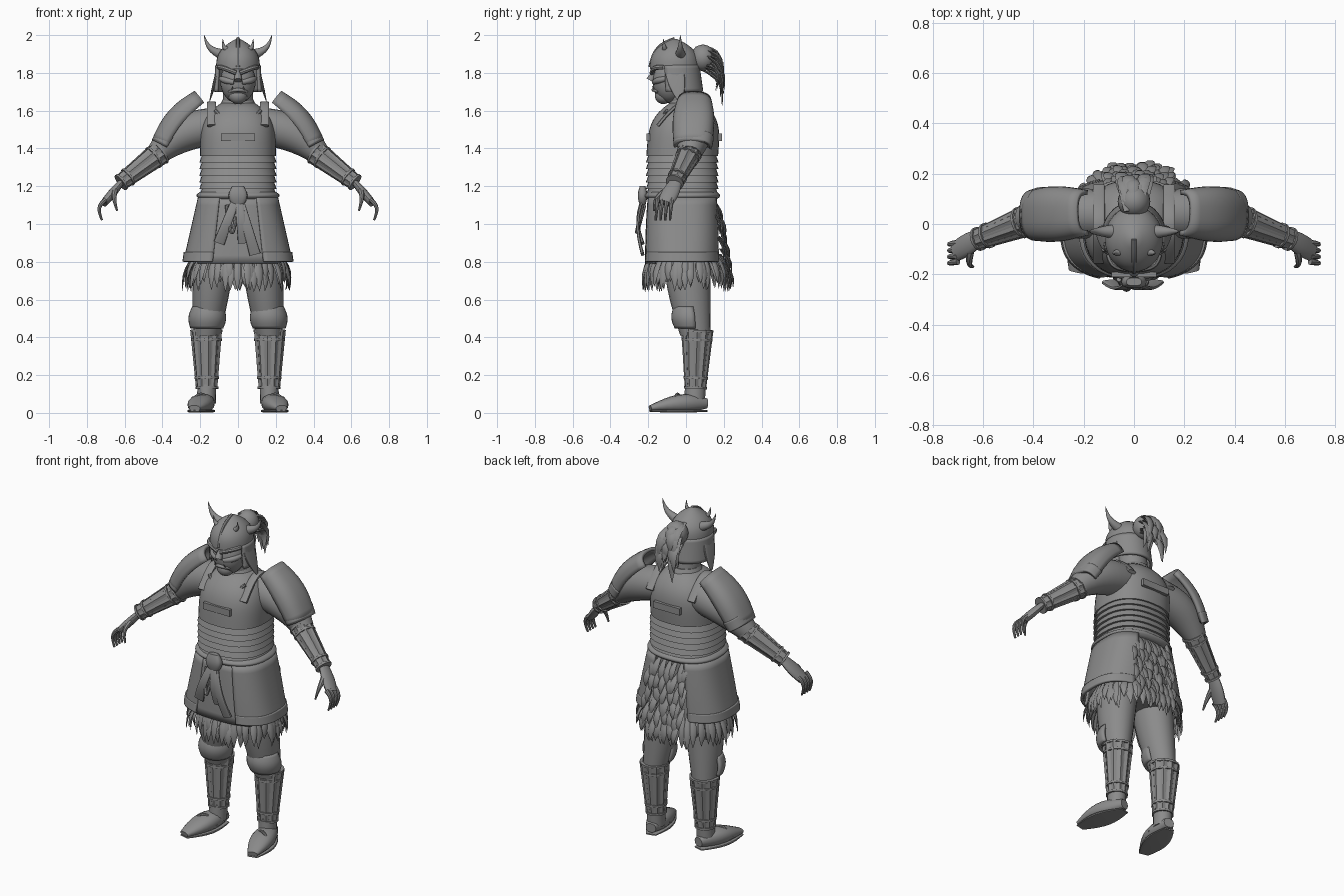
import bpy, bmesh, random
from math import sin, cos, pi, radians
from mathutils import Vector

random.seed(4)
cube = bpy.data.objects.get("Cube")
if cube:
    bpy.data.objects.remove(cube, do_unlink=True)

grey = bpy.data.materials.new("plain grey")
grey.use_nodes = True
grey.diffuse_color = (.26, .26, .26, 1)
grey.node_tree.nodes["Principled BSDF"].inputs["Base Color"].default_value = grey.diffuse_color
parts = []
X, Y, Z = Vector((1, 0, 0)), Vector((0, 1, 0)), Vector((0, 0, 1))
FRONT, BACK = -pi / 2, pi / 2


def add(name, bm):
    bmesh.ops.recalc_face_normals(bm, faces=bm.faces)
    mesh = bpy.data.meshes.new(name)
    bm.to_mesh(mesh)
    bm.free()
    mesh.materials.append(grey)
    part = bpy.data.objects.new(name, mesh)
    bpy.context.collection.objects.link(part)
    parts.append(part)
    return part


def signed_power(value, exponent):
    return abs(value) ** exponent * (1 if value >= 0 else -1)


def cross_axes(tangent, ref):
    across = (ref - tangent * ref.dot(tangent)).normalized()
    return across, tangent.cross(across)


def limb(name, start, end, r_start, r_end, bend=(0, 0, 0), bulge=0, ease=1, depth=1, depth_end=None,
         ref=X, sides=16, steps=8, arc=None, flat=False, power=2, thick=.015, mirror=1, bm=None):
    """Sweep an oval from start to end; arc=(middle, half width) makes an open shell."""
    own = bm is None
    bm = bmesh.new() if own else bm
    start, end, bend = Vector(start), Vector(end), Vector(bend)
    depth_end = depth if depth_end is None else depth_end

    def path(f):
        return start.lerp(end, f) + bend * sin(f * pi)

    columns = sides + 1 if arc else sides
    middle, half = arc or (0, pi)
    rings = []
    for i in range(steps + 1):
        f = i / steps
        tangent = Z if flat else (path(f + .01) - path(f - .01)).normalized()
        across, up = cross_axes(tangent, ref)
        width = r_start + (r_end - r_start) * f ** ease + bulge * sin(f * pi)
        height = width * (depth + (depth_end - depth) * f)
        ring = []
        for k in range(columns):
            angle = middle + half * (2 * k / sides - 1)
            point = path(f) + across * width * signed_power(cos(angle), 2 / power)
            point += up * height * signed_power(sin(angle), 2 / power)
            ring.append(bm.verts.new((point.x * mirror, point.y, point.z)))
        rings.append(ring)
    for low, high in zip(rings, rings[1:]):
        for k in range(sides):
            j = (k + 1) % columns
            bm.faces.new((low[k], low[j], high[j], high[k]))
    if not arc:
        bm.faces.new(rings[0])
        bm.faces.new(rings[-1])
    if own:
        part = add(name, bm)
        if arc:
            shell = part.modifiers.new("thickness", "SOLIDIFY")
            shell.thickness = thick
            shell.offset = 0


def pair(name, *args, **options):
    for side, mirror in (("left_", 1), ("right_", -1)):
        limb(side + name, *args, mirror=mirror, **options)


def solid(name, maker, centre, scale, **options):
    bm = bmesh.new()
    maker(bm, **options)
    bmesh.ops.scale(bm, vec=scale, verts=bm.verts)
    bmesh.ops.translate(bm, vec=centre, verts=bm.verts)
    add(name, bm)


def ball(name, centre, scale):
    solid(name, bmesh.ops.create_uvsphere, centre, scale, u_segments=20, v_segments=12, radius=1)


def splinted_guard(name, start, end, r_start, r_end, count, ref):
    """A tapered guard with lengthwise strips and binding ties, on both sides."""
    start, end = Vector(start), Vector(end)
    pair(name, start, end, r_start, r_end, ref=ref, steps=2)
    tangent = (end - start).normalized()
    across, up = cross_axes(tangent, ref)
    for side, mirror in (("left_", 1), ("right_", -1)):
        bm = bmesh.new()
        for k in range(count):
            angle = 2 * pi * k / count
            out = across * cos(angle) + up * sin(angle)
            limb("strip", start + out * r_start, end + out * r_end, r_start / 4, r_end / 4, depth=.6,
                 ref=tangent.cross(out), sides=4, steps=1, power=1.4, mirror=mirror, bm=bm)
        add(side + name + "_strips", bm)
    for f in (0, .15, .8, .97):
        r = r_start + (r_end - r_start) * f + .01
        pair(name + "_tie", start.lerp(end, f), start.lerp(end, f + .04), r, r, ref=ref, steps=1)


def plume(bm, root, tip, width, side, curl):
    limb("plume", root, tip, width / 3, .001, curl, bulge=width * .7, depth=.35,
         ref=side, sides=6, steps=5, bm=bm)


# Torso: chest shell, overlapping waist bands, collar
oval = dict(flat=True, sides=40, power=2.4)
limb("chest_armour", (0, -.02, 1.36), (0, 0, 1.64), .2, .09, ease=4, depth=.95, steps=12, **oval)
for i in range(6):
    z = 1.15 + i * .035
    limb("waist_band", (0, -.02, z), (0, -.02, z + .04), .205, .19, depth=.94, steps=2, **oval)
limb("neckline_edge", (-.12, -.1, 1.6), (.12, -.1, 1.6), .01, .01, (0, -.06, -.07), ref=Z, sides=8, steps=14)
limb("collar", (0, 0, 1.6), (0, 0, 1.66), .11, .08, flat=True, sides=24)
limb("neck", (0, 0, 1.6), (0, -.02, 1.8), .08, .08, flat=True, sides=24)
for name, y in (("front_plaque", -.2), ("back_plaque", .18)):
    solid(name, bmesh.ops.create_cube, (0, y, 1.46), (.18, .02, .04), size=1)

# Belt, knot and hanging sash
limb("belt", (0, -.02, 1.13), (0, -.02, 1.17), .2, .2, bulge=.02, depth=.91, **oval)
limb("belt_knot", (0, -.23, 1.2), (0, -.23, 1.1), .03, .03, bulge=.02, depth=.5, power=3)
for x, z in ((-.1, .9), (.09, .84), (.03, .9)):
    limb("sash_end", (0, -.22, 1.16), (x, -.23, z), .02, .03, (0, -.03, 0), depth=.3, power=3)
limb("sash_loop", (0, -.22, 1.15), (-.06, -.22, 1.1), .01, .01, (0, -.04, -.17), ref=Y, sides=8, steps=14)

# Hips and skirt panels
limb("hips", (0, -.02, .76), (0, -.02, 1.14), .2, .2, depth=.85, **oval)
skirt = dict(flat=True, sides=26, power=2.7, depth=.9, depth_end=.7)
limb("front_skirt_panel", (0, -.02, 1.14), (0, -.02, .79), .195, .27, arc=(FRONT, .8), **skirt)
pair("skirt_panel", (0, -.02, 1.14), (0, -.02, .81), .205, .28, arc=(0, 1.2), **skirt)
pair("skirt_hem", (0, -.02, .85), (0, -.02, .8), .28, .287, arc=(0, 1.2), flat=True, sides=26, power=2.7, depth=.7)

# Shaggy fringe beneath the skirt
bm = bmesh.new()
for row in range(2):
    for k in range(44):
        angle = 2 * pi * (k + random.uniform(-.3, .3)) / 44
        out, side = Vector((cos(angle), sin(angle), 0)), Vector((-sin(angle), cos(angle), 0))
        root = Vector((out.x * .235, out.y * .185, .84 - row * .04))
        spread = random.uniform(.9, 1.06) - row * .08
        tip = Vector((out.x * .285, out.y * .24, 0)) * spread + Z * random.uniform(.64, .7)
        plume(bm, root, tip, .022, side, out * .018)
add("skirt_fringe", bm)

# Overlapping plumes down the back
bm = bmesh.new()
for row in range(6):
    for k in range(7):
        x = (k - 3 + row % 2 / 2) * .037
        root = Vector((x, .145 + row * .011 - x * x, 1.13 - row * .065))
        drop = Vector((random.uniform(-.02, .03), random.uniform(.03, .055), random.uniform(-.16, -.12)))
        plume(bm, root, root + drop, .023, X, Y * .02)
add("back_plumes", bm)

# Helmet and horns
limb("helmet", (0, -.06, 1.82), (0, -.06, 1.98), .116, .01, ease=3, depth=1.13, steps=12, flat=True, sides=32)
limb("neck_guard", (0, -.06, 1.84), (0, -.05, 1.7), .113, .122, arc=(BACK, 2), depth=1.1, flat=True, sides=24)
limb("helmet_crest", (0, -.19, 1.83), (0, -.06, 1.98), .01, .01, (0, -.024, .024), sides=8)
pair("big_horn", (.09, -.03, 1.9), (.18, -.03, 2), .027, .001, (.015, 0, -.015), ref=Y)
pair("small_horn", (.05, -.11, 1.92), (.08, -.12, 1.98), .018, .001, (.01, 0, -.01), ref=Y)
pair("cheek_flap", (.11, -.06, 1.8), (.15, -.03, 1.65), .05, .01, ease=2, depth=.2, ref=Y, power=3)

# Snarling face mask
ball("mask_face", (0, -.085, 1.755), (.094, .092, .115))
ball("mask_chin", (0, -.12, 1.68), (.05, .045, .045))
limb("mask_nose", (0, -.15, 1.83), (0, -.19, 1.76), .01, .022)
limb("mask_mouth", (-.05, -.15, 1.7), (.05, -.15, 1.7), .005, .005, (0, -.022, .01), bulge=.005, ref=Z)
pair("brow", (.01, -.18, 1.8), (.1, -.12, 1.83), .013, .013, (.02, -.015, .01), ref=Z, sides=8)
pair("mask_cheek", (.02, -.17, 1.75), (.09, -.1, 1.77), .012, .012, (.01, -.01, 0), bulge=.005, ref=Z)
pair("fang", (.03, -.16, 1.7), (.03, -.18, 1.73), .007, .001, sides=8)

# Hair bunch and trailing locks
ball("hair_bunch", (0, .09, 1.88), (.065, .065, .07))
bm = bmesh.new()
for k in range(26):
    x, z = random.uniform(-.065, .065), random.uniform(1.82, 1.94)
    tip = (x, random.uniform(.15, .2), z - random.uniform(.12, .2))
    plume(bm, (x * .6, random.uniform(.05, .11), z), tip, .03, X, Vector((0, .04, .03)))
add("hair_locks", bm)

# Arms: sleeve, shoulder guard, strap and forearm
pair("sleeve", (.12, .04, 1.52), (.43, .02, 1.37), .095, .06, (.02, .01, .03), bulge=.01, ease=2, ref=Y, sides=20)
plate = dict(ref=Y, sides=18, arc=(BACK, 1.7), power=2.6, depth=.72)
pair("shoulder_guard", (.19, .045, 1.65), (.39, .035, 1.41), .08, .09, (.015, 0, .015), bulge=.015, thick=.02, **plate)
pair("shoulder_hem", (.36, .04, 1.46), (.39, .035, 1.41), .1, .095, **plate)
pair("shoulder_strap", (.14, -.15, 1.52), (.14, .15, 1.52), .024, .024, (0, 0, .12), depth=.4, power=4, steps=14)
splinted_guard("forearm", (.41, .02, 1.38), (.62, -.06, 1.22), .058, .038, 9, Y)

# Hands with curled fingers
pair("palm", (.61, -.05, 1.23), (.71, -.11, 1.11), .03, .04, bulge=.01, depth=.5, ref=Y)
for k in range(4):
    y = -.15 + k * .025
    pair("finger", (.7, y, 1.13), (.72, y - .01, 1.02), .013, .006, (.024, 0, .01), ref=Y, sides=8)
pair("thumb", (.65, -.1, 1.18), (.64, -.17, 1.07), .018, .005, (.01, -.02, .01), ref=Y, sides=8)

# Legs: thigh, knee guard and shin guard
pair("thigh", (.115, 0, .92), (.165, .05, .41), .11, .07, (0, -.01, 0), bulge=.01, depth=1.15, flat=True, sides=20)
pair("knee_guard", (.16, .02, .56), (.165, .03, .45), .075, .08, bulge=.015, arc=(FRONT, 1.8), depth=1.03, flat=True)
splinted_guard("shin", (.167, .06, .44), (.165, .05, .13), .075, .05, 11, X)

# Shoes
pair("ankle", (.167, .045, .05), (.165, .05, .15), .05, .05, depth=1.1, flat=True)
pair("shoe", (.16, .11, .05), (.23, -.19, .025), .03, .03, (0, 0, .012), bulge=.037, depth=.9, depth_end=.5, power=2.3)
pair("sole", (.16, .11, .01), (.23, -.19, .01), .03, .03, bulge=.04, depth=.13, power=4)
pair("shoe_strap", (.13, -.02, .04), (.26, -.07, .04), .008, .008, (0, 0, .06), ref=Y, sides=8)

# Smooth shading with crisp edges
bpy.ops.object.select_all(action="DESELECT")
for part in parts:
    part.select_set(True)
bpy.context.view_layer.objects.active = parts[0]
bpy.ops.object.shade_smooth_by_angle(angle=radians(40))
